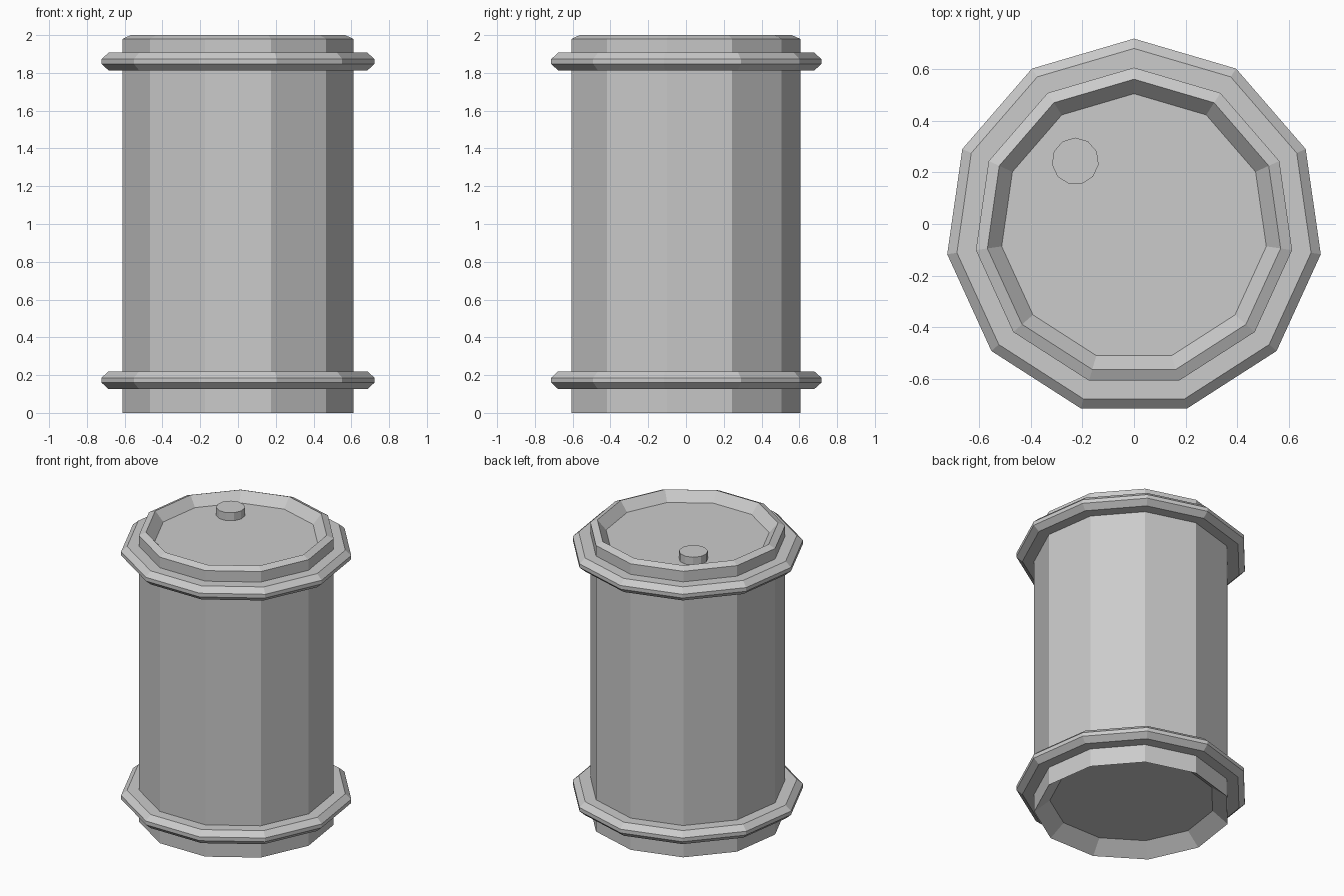
import bpy, bmesh
from math import sin, cos, pi

if "Cube" in bpy.data.objects:
    bpy.data.objects.remove(bpy.data.objects["Cube"])

SIDES = 11
CY = -0.013  # odd-sided polygon: offset so its bounds are centred


def lathe(name, profile, center=(0, CY), closed=False):
    """Revolve an (r, z) profile into a flat-faced polygonal solid."""
    bm = bmesh.new()
    loops = []
    for r, z in profile:
        loops.append([bm.verts.new((center[0] + r * cos(pi / 2 + 2 * pi * k / SIDES),
                                    center[1] + r * sin(pi / 2 + 2 * pi * k / SIDES), z))
                      for k in range(SIDES)])
    pairs = list(zip(loops, loops[1:]))
    if closed:
        pairs.append((loops[-1], loops[0]))
    for a, b in pairs:
        for k in range(SIDES):
            j = (k + 1) % SIDES
            bm.faces.new((a[k], a[j], b[j], b[k]))
    if not closed:
        bm.faces.new(loops[0])
        bm.faces.new(loops[-1])
    bmesh.ops.recalc_face_normals(bm, faces=bm.faces)
    me = bpy.data.meshes.new(name)
    bm.to_mesh(me)
    bm.free()
    ob = bpy.data.objects.new(name, me)
    bpy.context.collection.objects.link(ob)
    return ob


# Drum shell with recessed base and recessed lid
lathe("drum_body", [(0.52, 0.08), (0.618, 0), (0.618, 1.98), (0.573, 2.0), (0.517, 1.935)])

# Bevelled hoops near the bottom and top
for name, z in (("lower_hoop", 0.173), ("upper_hoop", 1.86)):
    lathe(name, [(0.60, z - 0.047), (0.692, z - 0.047), (0.73, z - 0.013),
                 (0.73, z + 0.013), (0.692, z + 0.047), (0.60, z + 0.047)], closed=True)

# Filler plug on the lid
lathe("plug", [(0.091, 1.93), (0.091, 1.99)], center=(-0.227, 0.243))
